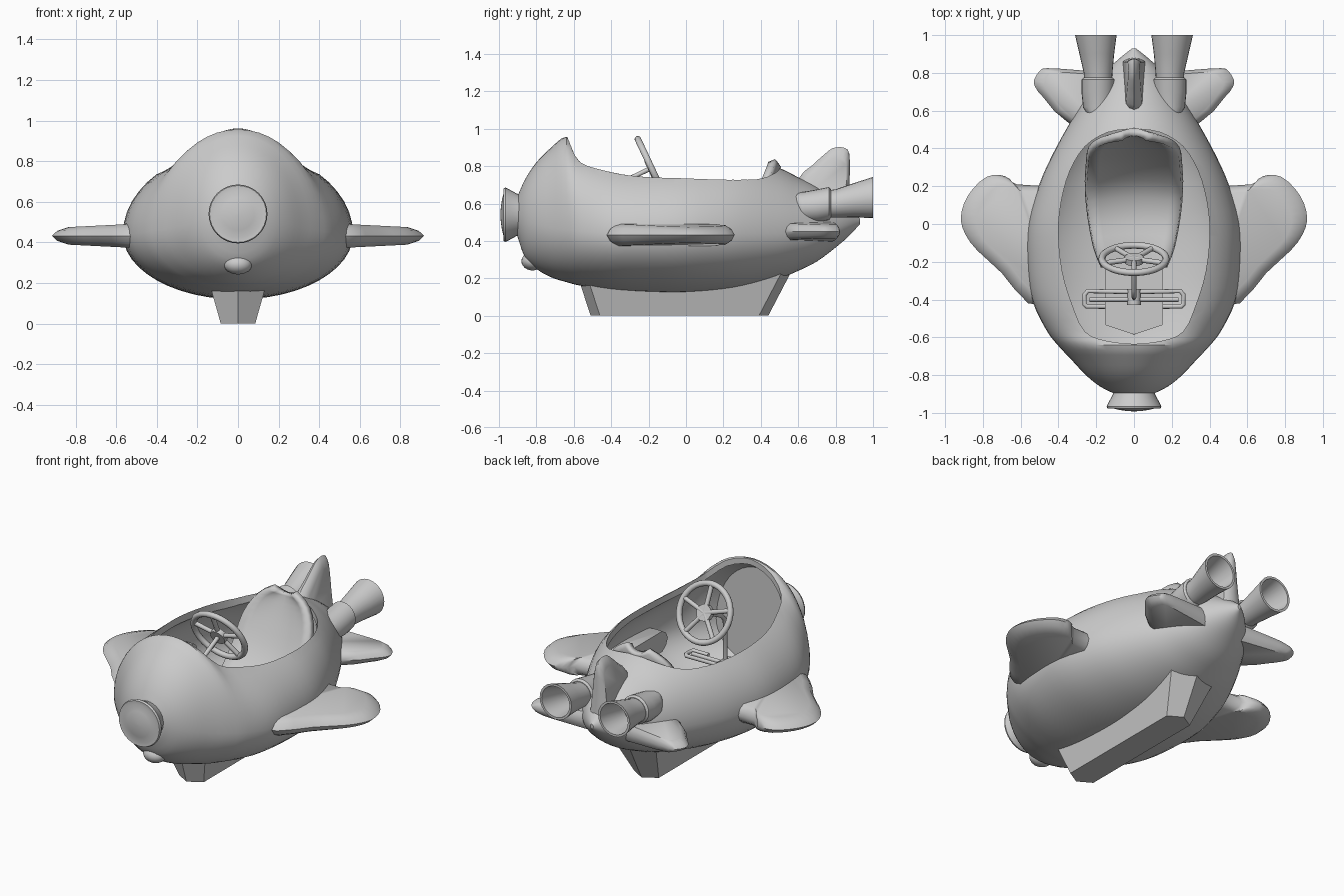
import bpy, bmesh, math
from mathutils import Vector

if "Cube" in bpy.data.objects:
    bpy.data.objects.remove(bpy.data.objects["Cube"])

gray = bpy.data.materials.new("plain_gray")
gray.use_nodes = True
gray.diffuse_color = (0.6, 0.6, 0.6, 1)
gray.node_tree.nodes["Principled BSDF"].inputs["Base Color"].default_value = (0.6, 0.6, 0.6, 1)


def activate(ob):
    bpy.ops.object.select_all(action="DESELECT")
    ob.select_set(True)
    bpy.context.view_layer.objects.active = ob


def finish(ob, angle=40, mirror=False):
    ob.data.materials.clear()
    ob.data.materials.append(gray)
    activate(ob)
    if angle:
        bpy.ops.object.shade_smooth_by_angle(angle=math.radians(angle))
    if mirror:
        ob.modifiers.new("mirror", "MIRROR")
    return ob


def loft(name, rings, closed=True, caps=True):
    """Skin a list of equally long point rings."""
    bm = bmesh.new()
    rows = [[bm.verts.new(p) for p in ring] for ring in rings]
    n = len(rows[0])
    for a, b in zip(rows, rows[1:]):
        for i in range(n if closed else n - 1):
            j = (i + 1) % n
            bm.faces.new((a[i], a[j], b[j], b[i]))
    if caps:
        bm.faces.new(rows[0])
        bm.faces.new(rows[-1])
    bmesh.ops.recalc_face_normals(bm, faces=bm.faces)
    me = bpy.data.meshes.new(name)
    bm.to_mesh(me)
    bm.free()
    ob = bpy.data.objects.new(name, me)
    bpy.context.collection.objects.link(ob)
    return ob


def tube(name, points, radius, mirror=False):
    cu = bpy.data.curves.new(name, "CURVE")
    cu.dimensions = "3D"
    cu.bevel_depth, cu.bevel_resolution, cu.use_fill_caps = radius, 3, True
    sp = cu.splines.new("POLY")
    sp.points.add(len(points) - 1)
    for p, co in zip(sp.points, points):
        p.co = (*co, 1)
    ob = bpy.data.objects.new(name, cu)
    bpy.context.collection.objects.link(ob)
    activate(ob)
    bpy.ops.object.convert(target="MESH")
    return finish(bpy.context.object, 50, mirror)


def circle(cx, y, cz, r, n=24):
    turn = [math.tau * i / n for i in range(n)]
    return [(cx + r * math.cos(t), y, cz + r * math.sin(t)) for t in turn]


# Hull stations: y, half width, bottom, widest height, top
STATIONS = [
    (-.90, .10, .42, .53, .64), (-.86, .18, .31, .51, .73), (-.80, .255, .25, .49, .82),
    (-.72, .33, .205, .47, .90), (-.64, .405, .18, .46, .957), (-.56, .465, .16, .45, .90),
    (-.4, .54, .135, .44, .86), (-.2, .565, .122, .44, .855), (0, .56, .12, .44, .86),
    (.2, .505, .135, .44, .86), (.35, .44, .16, .44, .84), (.5, .36, .20, .44, .79),
    (.6, .30, .24, .445, .74), (.7, .235, .29, .45, .69), (.8, .155, .365, .47, .62),
    (.87, .085, .425, .49, .57), (.93, .01, .49, .505, .52)]


def section(y, w, bottom, mid, top, n=48):
    ring = []
    for i in range(n):
        t = math.tau * i / n
        s = math.sin(t)
        ring.append((w * math.cos(t), y, mid + s * (top - mid if s > 0 else mid - bottom)))
    return ring


def smooth_stations(rows, steps=3):
    """Catmull-Rom through the stations."""
    out = []
    for i in range(len(rows) - 1):
        p = [rows[max(0, min(len(rows) - 1, i + k))] for k in (-1, 0, 1, 2)]
        for s in range(steps):
            t = s / steps
            out.append([b + .5 * t * (c - a + t * (2*a - 5*b + 4*c - d + t * (3*(b - c) + d - a)))
                        for a, b, c, d in zip(*p)])
    return out + [list(rows[-1])]


# Hollow hull with an open cockpit
hull = loft("hull", [section(*s) for s in smooth_stations(STATIONS)])
wall = .035
cavity = loft("cavity_cutter", [section(y, w - wall, b + wall, m, t - wall)
                                for y, w, b, m, t in smooth_stations(STATIONS[3:13])])
half = [(0, -.635), (.14, -.62), (.26, -.57), (.33, -.42), (.38, -.25), (.40, -.05),
        (.385, .12), (.34, .28), (.26, .41), (.14, .485), (0, .505)]
half = smooth_stations(half)
outline = half + [(-x, y) for x, y in half[-2:0:-1]]
opening = loft("opening_cutter", [[(x, y, z) for x, y in outline] for z in (.6, 1.3)])
for cutter in (cavity, opening):
    cutter.hide_render = True
    mod = hull.modifiers.new("cut", "BOOLEAN")
    mod.operation, mod.object, mod.solver = "DIFFERENCE", cutter, "EXACT"
    activate(hull)
    bpy.ops.object.modifier_apply(modifier=mod.name)
    bpy.data.objects.remove(cutter)
finish(hull, 35)


# Wings and fins: bevelled slabs, swept from an outline
def blade(name, points, root, shrink, place, mirror=False):
    points = smooth_stations(points, 2)
    inner = [(root[0] + (a - root[0]) * shrink, root[1] + (b - root[1]) * shrink) for a, b in points]
    mids = [(root[0] + (a - root[0]) * .95, root[1] + (b - root[1]) * .95) for a, b in points]
    rings = [[place(a, b, k) for a, b in pts] for pts, k in
             ((inner, 1), (mids, .6), (points, 0), (mids, -.6), (inner, -1))]
    return finish(loft(name, rings), 50, mirror)


blade("side_wing", [(.42, .20), (.62, .21), (.66, .24), (.71, .26), (.78, .25), (.85, .19), (.90, .11),
                    (.917, .02), (.89, -.06), (.83, -.14), (.70, -.26), (.56, -.42), (.42, -.42)],
      (.4, -.05), .84, lambda a, b, k: (a, b, .432 + k * (.06 - .05 * (a - .5))), True)
blade("tail_wing", [(.12, .80), (.30, .815), (.46, .825), (.50, .81), (.53, .76), (.52, .72),
                    (.48, .67), (.34, .53), (.12, .53)],
      (.15, .68), .86, lambda a, b, k: (a, b, .45 + k * (.05 - .05 * (a - .2))), True)
blade("top_fin", [(.58, .55), (.60, .73), (.67, .80), (.76, .88), (.80, .90), (.85, .897),
                  (.875, .86), (.875, .72), (.88, .55)],
      (.76, .55), .84, lambda a, b, k: (k * (.06 - .1 * (b - .55)), a, b))

# Jet pods with flared, hollow nozzles: x, y, z, radius
finish(loft("jet_pod", [circle(*c) for c in (
    (.19, .56, .60, .03), (.19, .575, .60, .055), (.19, .62, .58, .08), (.19, .70, .587, .088),
    (.19, .765, .60, .088), (.19, .775, .60, .076))]), 40, True)
finish(loft("jet_nozzle", [circle(*c) for c in (
    (.19, .72, .594, .07), (.19, .80, .60, .076), (.197, .90, .618, .092), (.202, 1, .632, .11),
    (.202, 1, .632, .096), (.196, .88, .615, .076), (.192, .80, .60, .06))]), 40, True)

# Nose cap and the small lamp below it
finish(loft("nose_cap", [circle(0, y, .54, r, 32) for y, r in (
    (-.85, .10), (-.905, .113), (-.95, .138), (-.965, .145), (-.977, .14), (-.975, .117),
    (-.984, .08), (-.99, .04), (-.992, .005))]), 30)
bpy.ops.mesh.primitive_uv_sphere_add(segments=24, ring_count=12, location=(0, -.82, .292))
lamp = bpy.context.object
lamp.name = "nose_lamp"
lamp.scale = (.07, .06, .05)
finish(lamp)

# Keel stand with pointed ends
def keel_ring(z, w, front, back):
    tip = .05
    return [(0, front, z), (w, front + tip, z), (w, back - tip, z),
            (0, back, z), (-w, back - tip, z), (-w, front + tip, z)]


finish(loft("keel_stand", [keel_ring(0, .085, -.51, .44), keel_ring(.23, .15, -.585, .56)]), 0)

# Bucket seat: y, z, half width
rows = smooth_stations([(-.2, .27, .17), (-.1, .27, .21), (.05, .26, .24), (.2, .31, .255),
                        (.33, .45, .25), (.42, .62, .235), (.47, .74, .17), (.488, .80, .07)])
seat = loft("seat", [[(w * k / 4, y - .03 * (k / 4) ** 2, z + .03 * (k / 4) ** 2) for k in range(-4, 5)]
                     for y, z, w in rows], closed=False, caps=False)
mod = seat.modifiers.new("thickness", "SOLIDIFY")
mod.thickness, mod.offset = .04, 0
finish(seat, 50)

# Steering wheel, tilted towards the driver
hub = Vector((0, -.185, .79))
axis = Vector((0, .905, .425))
across, up = Vector((1, 0, 0)), Vector((0, -.425, .905))
bpy.ops.mesh.primitive_torus_add(major_radius=.17, minor_radius=.018, major_segments=40, minor_segments=10,
                                 location=hub, rotation=axis.to_track_quat("Z", "Y").to_euler())
bpy.context.object.name = "steering_wheel_rim"
finish(bpy.context.object)
tube("steering_wheel_hub", [hub - axis * .02, hub + axis * .012], .05)
for i in range(5):
    t = math.tau * i / 5 + math.pi / 2
    tube("steering_wheel_spoke", [hub, hub + (across * math.cos(t) + up * math.sin(t)) * .17], .014)
tube("steering_column", [hub, (0, -.35, .71), (0, -.385, .67), (0, -.39, .38)], .013)

# Foot pedals
tube("pedal_hub", [(0, -.345, .39), (0, -.43, .39)], .036)
tube("pedal_frame", [(0, -.36, .39), (.245, -.355, .39), (.262, -.375, .39), (.262, -.425, .39),
                     (.25, -.437, .39), (.15, -.437, .39)], .012, True)
tube("pedal_bar", [(0, -.40, .39), (.235, -.40, .39)], .012, True)
